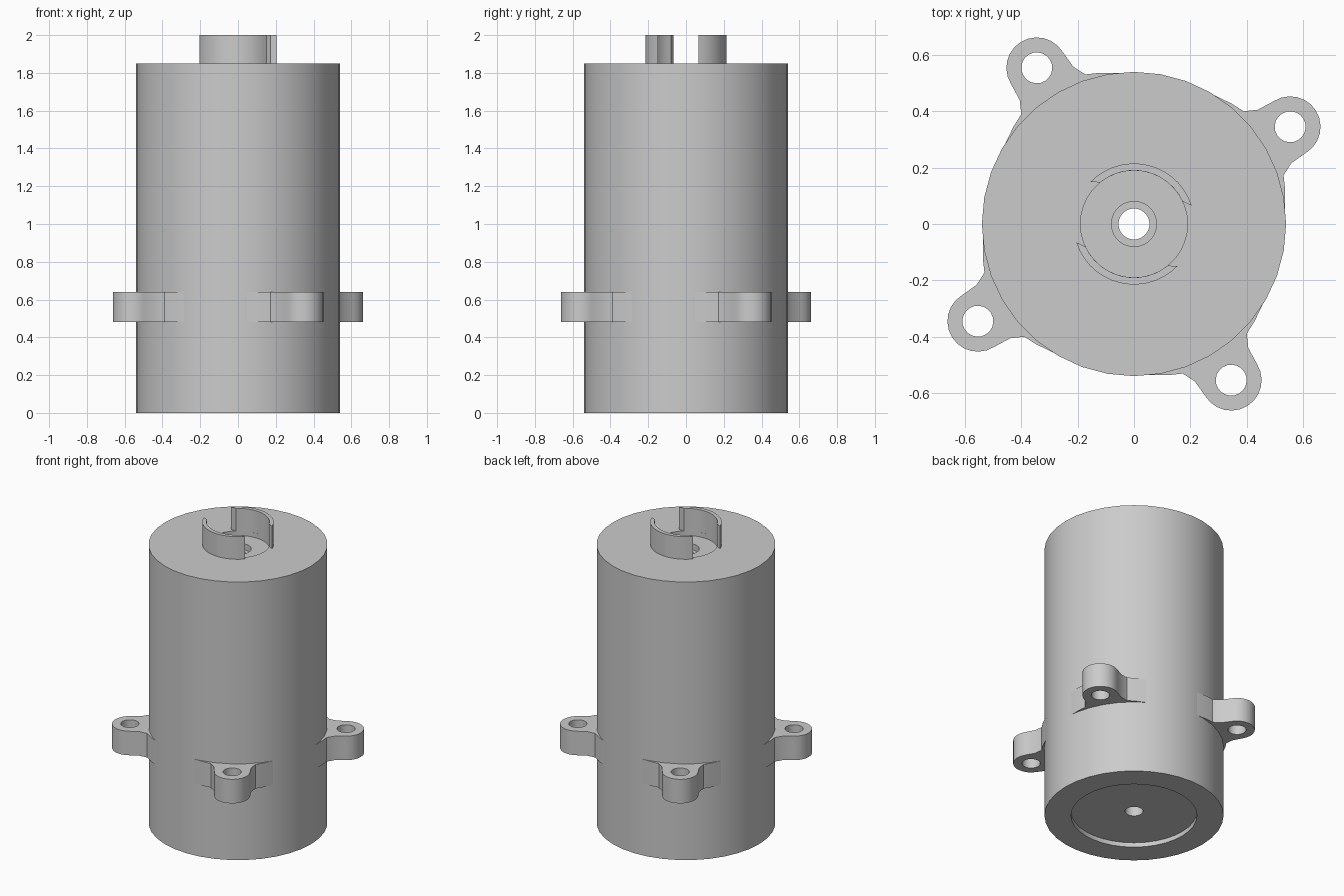
import bpy, bmesh, math
from math import cos, sin, radians, pi

cube = bpy.data.objects.get("Cube")
if cube:
    bpy.data.objects.remove(cube, do_unlink=True)

GREY = (0.6, 0.6, 0.6, 1)
grey = bpy.data.materials.new("plain grey")
grey.use_nodes = True
grey.diffuse_color = GREY
grey.node_tree.nodes["Principled BSDF"].inputs["Base Color"].default_value = GREY


def finish(bm, name):
    bmesh.ops.recalc_face_normals(bm, faces=bm.faces)
    mesh = bpy.data.meshes.new(name)
    bm.to_mesh(mesh)
    bm.free()
    mesh.materials.append(grey)
    ob = bpy.data.objects.new(name, mesh)
    bpy.context.collection.objects.link(ob)
    bpy.ops.object.select_all(action='DESELECT')
    ob.select_set(True)
    bpy.context.view_layer.objects.active = ob
    bpy.ops.object.shade_smooth_by_angle(angle=radians(30))
    return ob


def lathe(name, profile, sides):
    """Turn a closed (radius, height) profile around z."""
    bm = bmesh.new()
    rings = [[bm.verts.new((r * cos(2 * pi * i / sides), r * sin(2 * pi * i / sides), z))
              for i in range(sides)] for r, z in profile]
    for a, b in zip(rings, rings[1:] + rings[:1]):
        for i in range(sides):
            j = (i + 1) % sides
            bm.faces.new((a[i], a[j], b[j], b[i]))
    return finish(bm, name)


def prism(name, outline, z0, z1):
    """Extrude a closed outline upwards."""
    bm = bmesh.new()
    face = bm.faces.new([bm.verts.new((x, y, z0)) for x, y in outline])
    top = bmesh.ops.extrude_face_region(bm, geom=[face])["geom"]
    bmesh.ops.translate(bm, vec=(0, 0, z1 - z0),
                        verts=[v for v in top if isinstance(v, bmesh.types.BMVert)])
    return finish(bm, name)


def arc(r, a0, a1, steps, cx=0):
    return [(cx + r * cos(radians(a0 + (a1 - a0) * i / steps)),
             r * sin(radians(a0 + (a1 - a0) * i / steps))) for i in range(steps + 1)]


# Housing with recessed base, recessed top seat and a stepped shaft hole
lathe("housing", [(0.055, 0.03), (0.38, 0.03), (0.38, 0), (0.54, 0), (0.54, 1.85),
                  (0.19, 1.85), (0.19, 1.82), (0.08, 1.82), (0.08, 1.78), (0.055, 1.78)], 36)

# Two curved collar walls with slanted ends
for side, turn in (("back", 0), ("front", 180)):
    outer = arc(0.215, 17.6 + turn, 136 + turn, 14)
    inner = arc(0.19, 129 + turn, 25 + turn, 12)
    prism(side + "_collar_wall", outer + inner, 1.84, 2.0)

# Four mounting lugs flaring into the housing, each with a bolt hole
flare = [(0.48, 0.243), (0.52, 0.18), (0.542, 0.134), (0.588, 0.112)]
lug_outline = ([(u, -v) for u, v in flare] + arc(0.108, -90, 90, 12, 0.653)
               + flare[::-1] + [(0.44, 0.2), (0.44, -0.2)])
bolt = prism("bolt_hole_cutter", arc(0.055, 0, 342, 19, 0.653), 0.4, 0.7)
lugs = []
for i, place in enumerate(("left", "back", "right", "front")):
    lug = prism(place + "_mounting_lug", lug_outline, 0.48, 0.64)
    cut = lug.modifiers.new("bolt hole", 'BOOLEAN')
    cut.operation, cut.object, cut.solver = 'DIFFERENCE', bolt, 'EXACT'
    bpy.ops.object.modifier_apply(modifier=cut.name)
    bpy.ops.object.shade_smooth_by_angle(angle=radians(30))
    lug.rotation_euler.z = radians(31.9 + 90 * i)
bpy.data.objects.remove(bolt, do_unlink=True)
